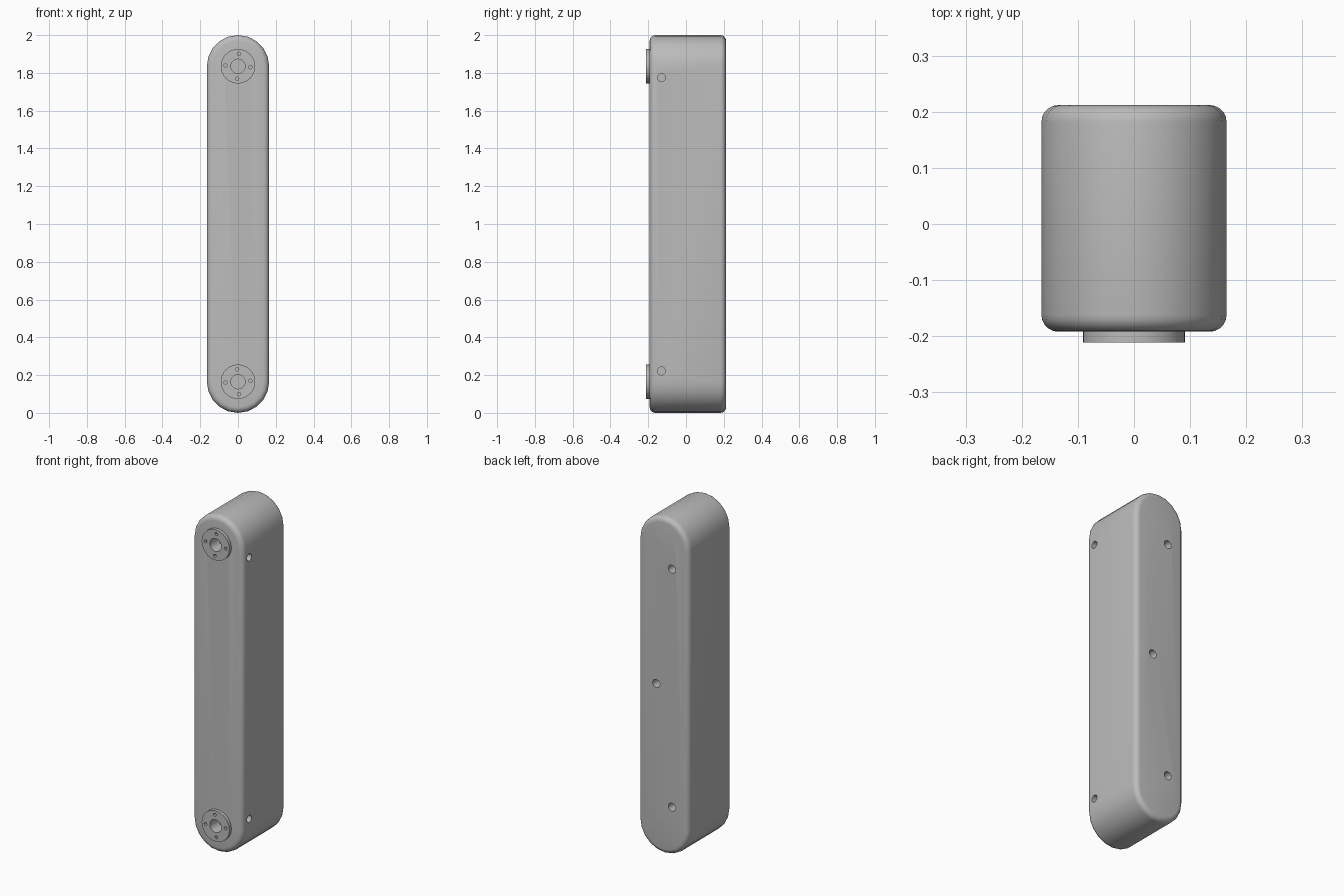
import bpy, bmesh, math
from mathutils import Matrix, Vector

if "Cube" in bpy.data.objects:
    bpy.data.objects.remove(bpy.data.objects["Cube"])

R, FRONT, BACK = 0.165, -0.192, 0.212
LOW, HIGH = R, 2 - R
BOSS_FRONT = -0.211

grey = bpy.data.materials.new("plain grey")
grey.diffuse_color = (0.5, 0.5, 0.5, 1)
grey.use_nodes = True
grey.node_tree.nodes["Principled BSDF"].inputs["Base Color"].default_value = grey.diffuse_color


def make(name, bm):
    bmesh.ops.recalc_face_normals(bm, faces=bm.faces)
    me = bpy.data.meshes.new(name)
    bm.to_mesh(me)
    bm.free()
    me.materials.append(grey)
    ob = bpy.data.objects.new(name, me)
    bpy.context.collection.objects.link(ob)
    return ob


def add_cylinder(bm, start, end, radius, sides):
    start, end = Vector(start), Vector(end)
    axis = end - start
    turn = axis.to_track_quat('Z', 'Y').to_matrix().to_4x4()
    bmesh.ops.create_cone(bm, cap_ends=True, segments=sides, radius1=radius,
                          radius2=radius, depth=axis.length,
                          matrix=Matrix.Translation((start + end) / 2) @ turn)


# Body: a long rounded bar extruded from front to back
bm = bmesh.new()
profile = []
for cz, first in ((HIGH, 0), (LOW, 180)):
    for i in range(11):
        a = math.radians(first + 18 * i)
        profile.append(bm.verts.new((R * math.cos(a), FRONT, cz + R * math.sin(a))))
cap = bm.faces.new(profile)
out = bmesh.ops.extrude_face_region(bm, geom=[cap])
bmesh.ops.translate(bm, vec=(0, BACK - FRONT, 0),
                    verts=[v for v in out["geom"] if isinstance(v, bmesh.types.BMVert)])
# Rounded rims around the front and back faces
rims = [e for e in bm.edges if abs(e.verts[0].co.y - e.verts[1].co.y) < 1e-5]
bmesh.ops.bevel(bm, geom=rims, offset=0.03, segments=5, profile=0.5, affect='EDGES')
body = make("body", bm)

# Round mounting bosses on the front
bosses = []
for name, cz in (("lower_boss", LOW), ("upper_boss", HIGH)):
    bm = bmesh.new()
    add_cylinder(bm, (0, BOSS_FRONT, cz), (0, FRONT + 0.004, cz), 0.091, 40)
    bosses.append(make(name, bm))

# Blind holes, all in one cutter
bm = bmesh.new()
for cz, tilt in ((LOW, 4), (HIGH, -4)):
    add_cylinder(bm, (0, -0.3, cz), (0, -0.13, cz), 0.038, 24)
    for k in range(4):
        a = math.radians(90 * k + tilt)
        x, z = 0.066 * math.cos(a), cz + 0.066 * math.sin(a)
        add_cylinder(bm, (x, -0.3, z), (x, -0.165, z), 0.009, 12)
for z in (0.222, 1.775):
    add_cylinder(bm, (0.3, -0.13, z), (0.105, -0.13, z), 0.021, 20)
for x, z in ((-0.056, 0.293), (0.047, 1.0), (-0.056, 1.707)):
    add_cylinder(bm, (x, 0.3, z), (x, 0.15, z), 0.024, 20)
cutter = make("hole_cutter", bm)
cutter.hide_render = True

# Cut the holes, keep the result and smooth it with sharp edges kept
for ob in [body] + bosses:
    mod = ob.modifiers.new("holes", 'BOOLEAN')
    mod.operation, mod.solver, mod.object = 'DIFFERENCE', 'EXACT', cutter
    bpy.context.view_layer.update()
    dg = bpy.context.evaluated_depsgraph_get()
    cut = bpy.data.meshes.new_from_object(ob.evaluated_get(dg))
    ob.modifiers.clear()
    ob.data = cut
bpy.data.objects.remove(cutter)

bpy.ops.object.select_all(action='DESELECT')
for ob in [body] + bosses:
    ob.select_set(True)
bpy.context.view_layer.objects.active = body
bpy.ops.object.shade_smooth_by_angle(angle=math.radians(30))
